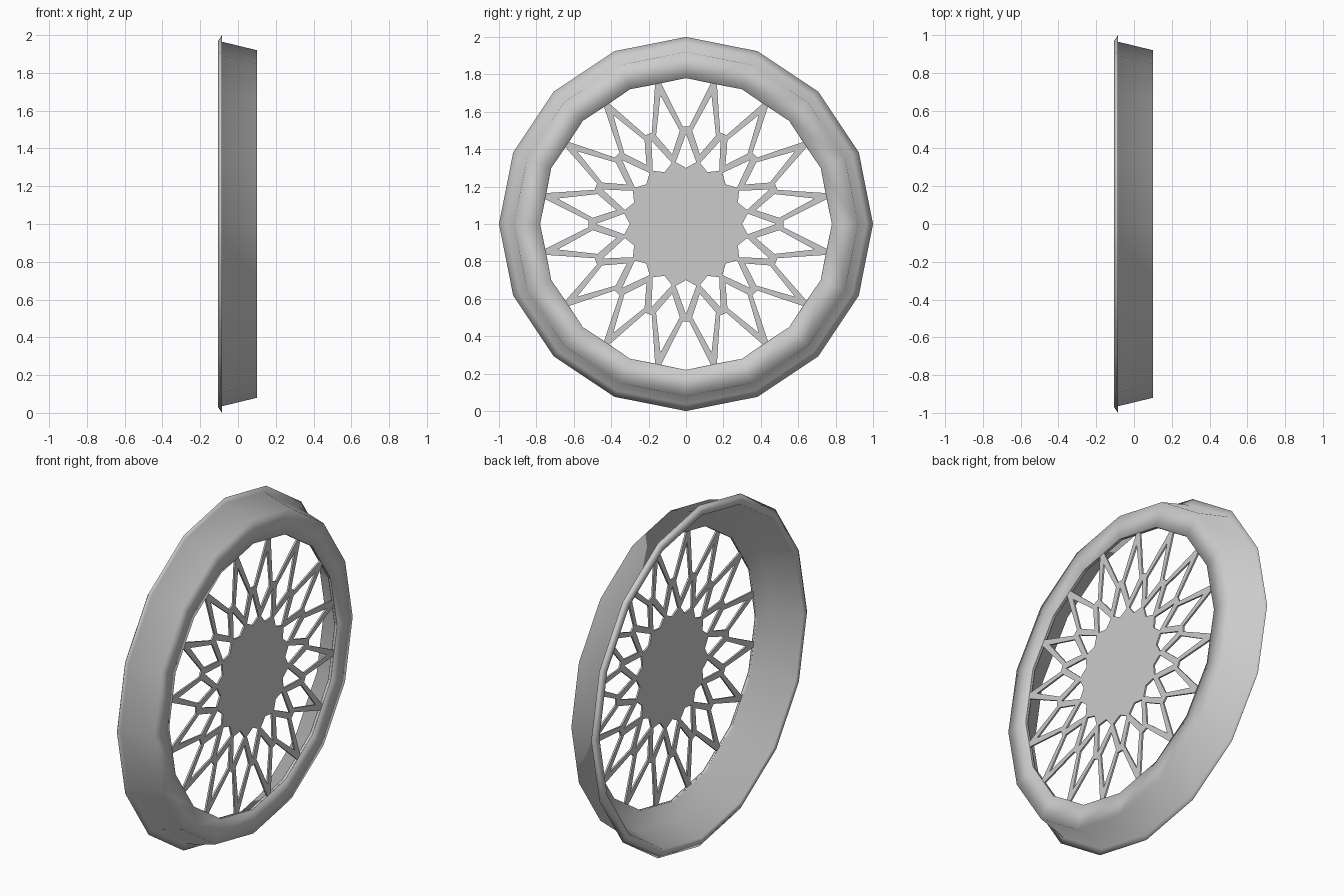
import bpy, bmesh
from math import sin, cos, pi, radians
from mathutils import Matrix

if "Cube" in bpy.data.objects:
    bpy.data.objects.remove(bpy.data.objects["Cube"])

N = 16
STEP = 360 / N
HALF = STEP / 2


def polar(angle, r):
    a = radians(angle)
    return r * sin(a), r * cos(a)


# Rim: closed (x, radius) cross-section swept around the x axis
profile = [(0.10, 0.78), (0.10, 0.92), (-0.085, 0.965), (-0.085, 1.0),
           (-0.105, 0.97), (-0.10, 0.945), (0.08, 0.895), (0.08, 0.78)]
bm = bmesh.new()
rings = []
for i in range(N):
    ring = []
    for x, r in profile:
        y, z = polar(i * STEP, r)
        ring.append(bm.verts.new((x, y, 1 + z)))
    rings.append(ring)
n = len(profile)
for i in range(N):
    a, b = rings[i], rings[(i + 1) % N]
    for j in range(n):
        k = (j + 1) % n
        bm.faces.new((a[j], a[k], b[k], b[j]))
bmesh.ops.recalc_face_normals(bm, faces=bm.faces)
for f in bm.faces:
    f.smooth = True
mesh = bpy.data.meshes.new("rim")
bm.to_mesh(mesh)
bm.free()
bpy.context.collection.objects.link(bpy.data.objects.new("rim", mesh))

# Spoked face: a filled 2D outline with three holes per sector
curve = bpy.data.curves.new("spoke_outline", 'CURVE')
curve.dimensions = '2D'
curve.fill_mode = 'BOTH'
curve.extrude = 0.005


def outline(points):
    s = curve.splines.new('POLY')
    s.points.add(len(points) - 1)
    for p, (a, r) in zip(s.points, points):
        x, y = polar(a, r)
        p.co = (x, y, 0, 1)
    s.use_cyclic_u = True


outer_hole = [(0, 0.78), (10, 0.764), (2.0, 0.522), (-2.0, 0.522), (-10, 0.764)]
diamond = [(HALF, 0.70), (STEP - 3.8, 0.50), (HALF, 0.38), (3.8, 0.50)]
inner_hole = [(0, 0.483), (9.5, 0.335), (0, 0.30), (-9.5, 0.335)]

outline([(i * STEP, 0.80) for i in range(N)])
for i in range(N):
    for hole in (outer_hole, diamond, inner_hole):
        outline([(a + i * STEP, r) for a, r in hole])

temp = bpy.data.objects.new("spoke_outline", curve)
bpy.context.collection.objects.link(temp)
dg = bpy.context.evaluated_depsgraph_get()
face = bpy.data.meshes.new_from_object(temp.evaluated_get(dg))
bpy.data.objects.remove(temp)

# Stand the face upright so its plane looks along x
face.transform(Matrix.Translation((0.092, 0, 1))
               @ Matrix.Rotation(pi / 2, 4, 'Z') @ Matrix.Rotation(pi / 2, 4, 'X'))
for p in face.polygons:
    p.use_smooth = False
bpy.context.collection.objects.link(bpy.data.objects.new("spokes_and_hub", face))
